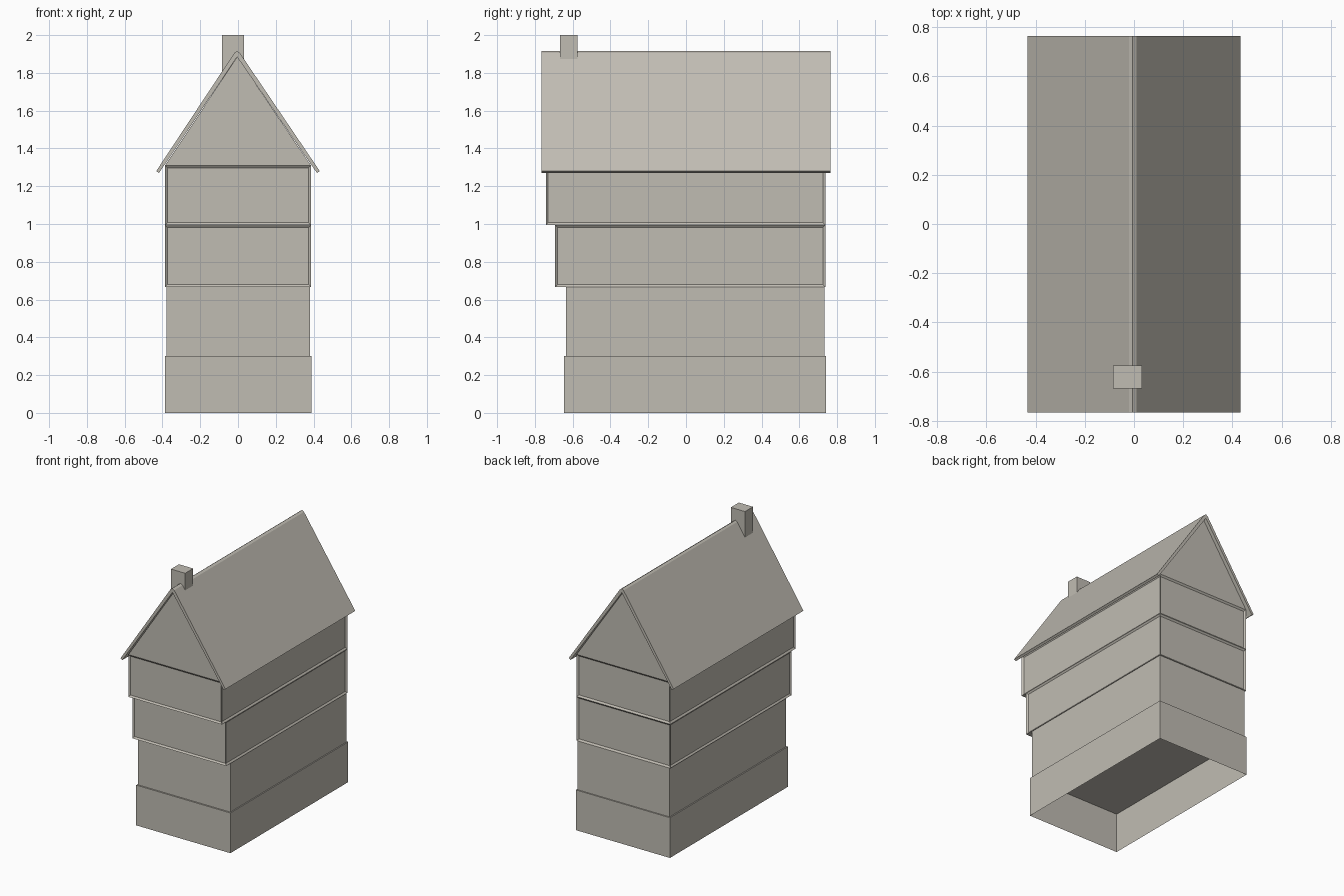
import bpy
import bmesh

cube = bpy.data.objects.get("Cube")
if cube:
    bpy.data.objects.remove(cube, do_unlink=True)

# Single warm grey plaster colour
plaster = bpy.data.materials.new("warm_grey")
colour = (0.53, 0.505, 0.45, 1)
plaster.use_nodes = True
plaster.diffuse_color = colour
plaster.node_tree.nodes["Principled BSDF"].inputs["Base Color"].default_value = colour


def finish(bm, name):
    mesh = bpy.data.meshes.new(name)
    bm.to_mesh(mesh)
    bm.free()
    mesh.materials.append(plaster)
    obj = bpy.data.objects.new(name, mesh)
    bpy.context.collection.objects.link(obj)
    return obj


def extrude_profile(name, points, y0, y1):
    """Solid from an x-z outline pulled along y."""
    bm = bmesh.new()
    face = bm.faces.new([bm.verts.new((x, y0, z)) for x, z in points])
    result = bmesh.ops.extrude_face_region(bm, geom=[face], use_keep_orig=True)
    moved = [v for v in result["geom"] if isinstance(v, bmesh.types.BMVert)]
    bmesh.ops.translate(bm, verts=moved, vec=(0, y1 - y0, 0))
    bmesh.ops.recalc_face_normals(bm, faces=bm.faces)
    return finish(bm, name)


def box(name, x, y, z, panels=False, open_bottom=False):
    """Box from (min, max) ranges, with optional recessed wall panels."""
    bm = bmesh.new()
    bmesh.ops.create_cube(bm, size=1)
    for v in bm.verts:
        v.co = [r[0] if c < 0 else r[1] for r, c in zip((x, y, z), v.co)]
    bm.normal_update()
    if panels:
        walls = [f for f in bm.faces if abs(f.normal.z) < 0.5]
        bmesh.ops.inset_individual(bm, faces=walls, thickness=0.018)
        # Push each panel straight back into its wall
        for f in walls:
            bmesh.ops.translate(bm, verts=f.verts, vec=f.normal * -0.01)
    if open_bottom:
        floor = [f for f in bm.faces if f.normal.z < -0.5]
        bmesh.ops.delete(bm, geom=floor, context="FACES_ONLY")
    return finish(bm, name)


# Hollow plinth and the stepped storeys, jettied towards the street
box("plinth", (-0.387, 0.39), (-0.647, 0.742), (0, 0.3), open_bottom=True)
box("ground_storey", (-0.378, 0.382), (-0.636, 0.733), (0.3, 0.667))
box("middle_storey", (-0.387, 0.387), (-0.693, 0.738), (0.667, 0.995), panels=True)
box("upper_storey", (-0.386, 0.386), (-0.742, 0.738), (0.995, 1.31), panels=True)

# Attic gable under the roof
extrude_profile("gable", [(-0.386, 1.31), (0.386, 1.31), (-0.004, 1.885)], -0.741, 0.738)

# Thin steep roof with narrow ridge
extrude_profile("roof", [(-0.433, 1.28), (-0.02, 1.905), (-0.006, 1.915), (0.01, 1.905),
                         (0.433, 1.28), (0.418, 1.27), (-0.005, 1.885), (-0.418, 1.27)],
                -0.766, 0.764)

# Chimney through the ridge near the front
box("chimney", (-0.085, 0.032), (-0.668, -0.574), (1.74, 2.0))
